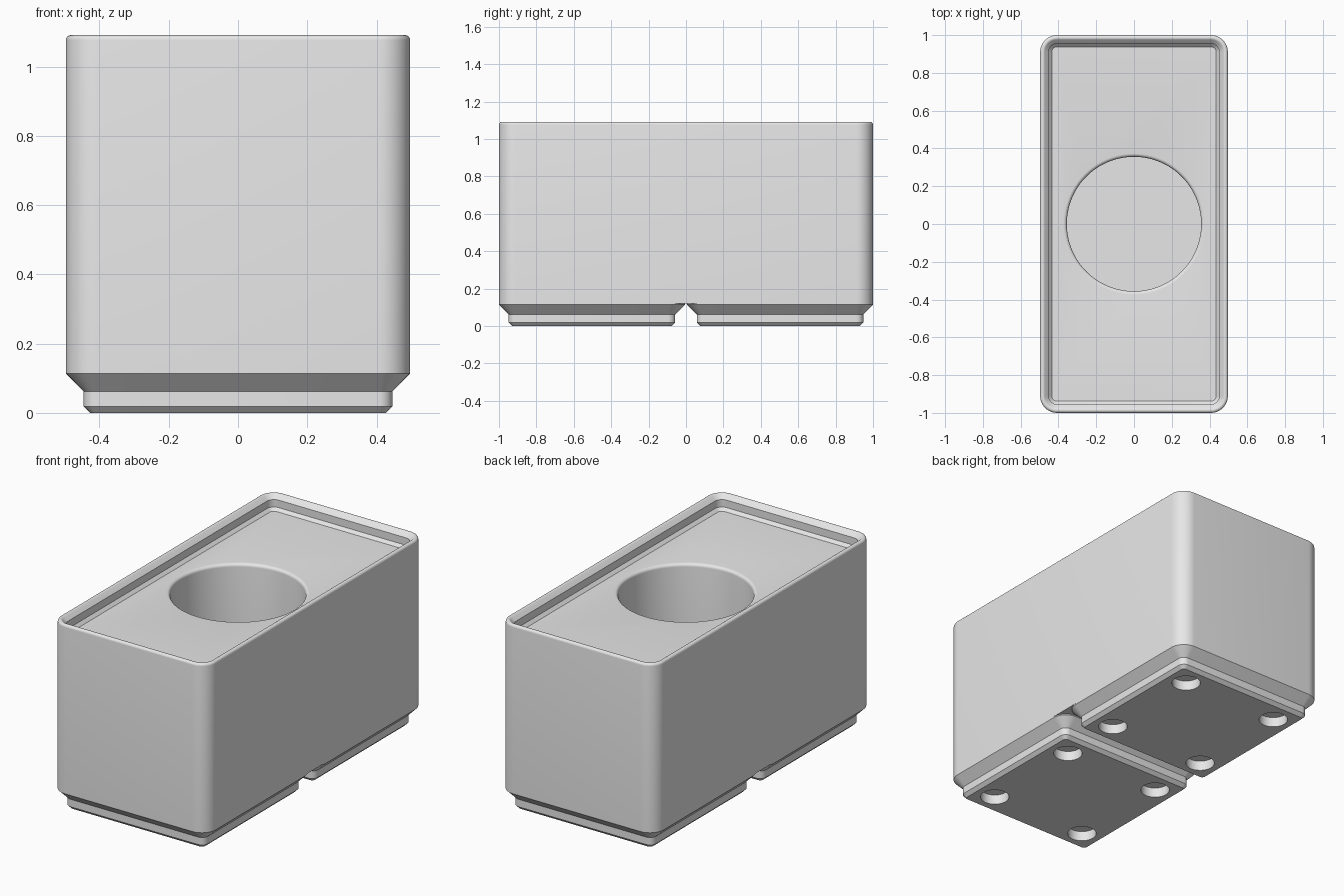
import bpy, bmesh, math

if "Cube" in bpy.data.objects:
    bpy.data.objects.remove(bpy.data.objects["Cube"])

K = 2 / 83.5            # millimetres to scene units
HX, HY, R = 20.75, 41.75, 3.75   # half width, half length, corner radius of the bin
FLOOR = 42.0            # height of the top surface inside the lip

gray = bpy.data.materials.new("plain_gray")
gray.diffuse_color = (0.8, 0.8, 0.8, 1)
gray.use_nodes = True
gray.node_tree.nodes["Principled BSDF"].inputs["Base Color"].default_value = gray.diffuse_color


def ring(hx, hy, r, z, cy=0, steps=10):
    """Points of a rounded rectangle, counter-clockwise."""
    pts = []
    for q, (sx, sy) in enumerate([(1, 1), (-1, 1), (-1, -1), (1, -1)]):
        for i in range(steps + 1):
            a = math.pi / 2 * (q + i / steps)
            pts.append((sx * (hx - r) + r * math.cos(a),
                        cy + sy * (hy - r) + r * math.sin(a), z))
    return pts


def circle(r, z, cx=0, cy=0, n=96):
    return [(cx + r * math.cos(2 * math.pi * i / n),
             cy + r * math.sin(2 * math.pi * i / n), z) for i in range(n)]


def loft(name, rings, cap_top=True):
    """Skin a stack of rings and close the ends."""
    bm = bmesh.new()
    loops = [[bm.verts.new([c * K for c in p]) for p in pts] for pts in rings]
    for a, b in zip(loops, loops[1:]):
        n = len(a)
        for i in range(n):
            j = (i + 1) % n
            bm.faces.new((a[i], a[j], b[j], b[i]))
    bm.faces.new(loops[0][::-1])
    if cap_top:
        bm.faces.new(loops[-1])
    bmesh.ops.recalc_face_normals(bm, faces=bm.faces)
    mesh = bpy.data.meshes.new(name)
    bm.to_mesh(mesh)
    bm.free()
    mesh.materials.append(gray)
    ob = bpy.data.objects.new(name, mesh)
    bpy.context.collection.objects.link(ob)
    return ob


def activate(ob):
    bpy.ops.object.select_all(action='DESELECT')
    ob.select_set(True)
    bpy.context.view_layer.objects.active = ob


def cut(ob, cutter):
    mod = ob.modifiers.new("cut", 'BOOLEAN')
    mod.operation = 'DIFFERENCE'
    mod.solver = 'EXACT'
    mod.object = cutter
    activate(ob)
    bpy.ops.object.modifier_apply(modifier=mod.name)
    bpy.data.objects.remove(cutter)


def smooth(ob):
    activate(ob)
    bpy.ops.object.shade_smooth_by_angle(angle=math.radians(30))


# Body: straight walls, rounded rim, stepped stacking lip, then the inner top
profile = [(0, 5.0)]
for i in range(9):
    t = math.radians(135) * i / 8
    profile.append((0.6 - 0.6 * math.cos(t), 44.95 + 0.6 * math.sin(t)))
profile += [(1.9, 44.5), (1.9, 42.7), (2.6, FLOOR)]
body = loft("bin_body", [ring(HX - d, HY - d, R - d, z) for d, z in profile])

# Round pocket with a filleted mouth
pr, pf = 14.85, 0.75
pocket = [circle(pr, 12.0)]
for i in range(7):
    t = math.pi / 2 * i / 6
    pocket.append(circle(pr + pf * (1 - math.cos(t)), FLOOR - pf + pf * math.sin(t)))
pocket.append(circle(pr + pf, FLOOR + 1))
cut(body, loft("pocket_cutter", pocket))
smooth(body)

# Two stepped feet, each with four round recesses underneath
foot_profile = [(2.95, 0), (2.15, 0.8), (2.15, 2.6), (0, 4.75), (0, 5.0)]
for name, cy in (("front_foot", -21), ("back_foot", 21)):
    foot = loft(name, [ring(HX - d, HX - d, R - d, z, cy) for d, z in foot_profile])
    for sx in (-1, 1):
        for sy in (-1, 1):
            x, y = 13 * sx, cy + 13 * sy
            cut(foot, loft("recess_cutter", [circle(3.25, -1, x, y, 40),
                                             circle(3.25, 2.4, x, y, 40)]))
    smooth(foot)
